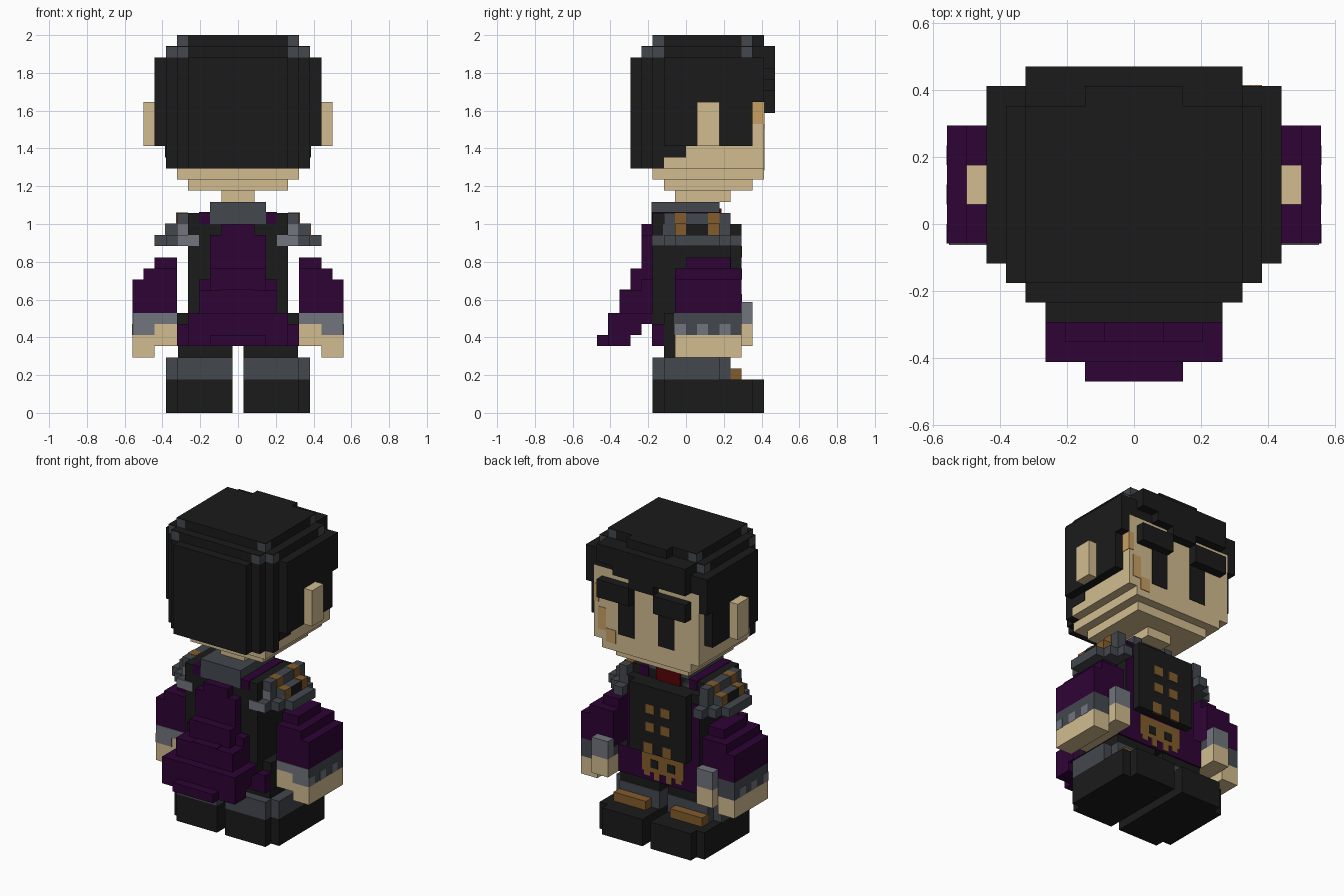
import bpy, bmesh

if "Cube" in bpy.data.objects:
    bpy.data.objects.remove(bpy.data.objects["Cube"])

U = 2 / 34  # one block


def lin(c):
    return tuple(((v / 255 + 0.055) / 1.055) ** 2.4 if v > 10 else v / 255 / 12.92 for v in c) + (1,)


COLOURS = {
    "black": (27, 27, 27), "purple": (46, 3, 53), "skin": (210, 188, 144),
    "dark_grey": (67, 72, 78), "light_grey": (113, 117, 125), "gold": (130, 92, 44),
    "scar_tan": (200, 160, 100), "red": (88, 4, 8),
}
MATS = {}
for n, c in COLOURS.items():
    MATS[n] = bpy.data.materials.new(n)
    MATS[n].diffuse_color = lin(c)


def part(name, colour, boxes, mirror=False):
    """Boxes are (x0, x1, y0, y1, z0, z1) in blocks; mirror repeats them across x."""
    bm = bmesh.new()
    todo = list(boxes)
    if mirror:
        todo += [(-b[1], -b[0]) + tuple(b[2:]) for b in boxes]
    for x0, x1, y0, y1, z0, z1 in todo:
        r = bmesh.ops.create_cube(bm, size=1)
        for v in r["verts"]:
            v.co = ((x0 + (v.co.x + .5) * (x1 - x0)) * U,
                    (y0 + (v.co.y + .5) * (y1 - y0)) * U,
                    (z0 + (v.co.z + .5) * (z1 - z0)) * U)
    me = bpy.data.meshes.new(name)
    bm.to_mesh(me)
    bm.free()
    me.materials.append(MATS[colour])
    ob = bpy.data.objects.new(name, me)
    bpy.context.collection.objects.link(ob)
    return ob


def mid(w, *rest):
    """Box centred on x with half width w."""
    return (-w, w) + rest


P = 0.06  # thickness of painted plates, in blocks

# Head
part("head", "skin", [mid(6.5, -2, 7, 22, 30), mid(5.5, -3, 7, 21, 22),
                      mid(4.5, -2, 6, 20, 21), mid(1.5, -1, 4, 19, 20)])
part("ear", "skin", [(7.4, 8.5, 1, 3, 24, 28)], True)
part("eye", "black", [(1.5, 3.5, 7, 7 + P, 23, 27)], True)
part("brow", "black", [(1.5, 5.5, 7, 8, 27, 29)], True)
part("scar", "scar_tan", [(5, 6, 7, 7 + P, 23, 25.5), (3.8, 5, 7, 7 + P, 21.8, 23.3),
                          (5.9, 6.5, 7, 7 + P, 26, 28), (6.5, 6.5 + P, 6, 7, 26, 28)])

# Hair
part("hair", "black", [
    mid(4.5, -5, -3, 22, 32), mid(5.5, -4, -3, 22, 32), mid(6.5, -3, -2, 22, 32),
    mid(7.5, -2, 6, 28, 32), mid(7.5, 6, 7, 30, 32),
    mid(6.5, -2, 5, 32, 33), mid(5.5, -3, 7, 32, 33), mid(4.5, -4, -3, 32, 33),
    mid(4.5, -3, 6, 33, 34), mid(5.5, -2, 5, 33, 34), mid(2.5, 6, 7, 33, 34)])
part("hair_side", "black", [(6.5, 7.5, -2, 6, 24, 28), (6.5, 7.5, 6, 7, 28, 30),
                            (6.4, 6.5 + P, -2, 0, 23, 24)], True)
part("fringe", "black", [mid(5.5, 7, 8, 31, 33), (-5.5, -1.5, 7, 8, 30, 31),
                         mid(1.5, 7, 8, 29, 31), (1.5, 3.5, 7, 8, 30, 31)])
streaks = [(4.5, 5.5, -4, -3, 32), (5.5, 6.5, -3, -2, 32), (4.5, 5.5, -3, -2, 33),
           (5.5, 6.5, 5, 6, 32), (4.5, 5.5, 5, 6, 33)]
part("hair_streak", "dark_grey", [s + (s[4] + .92,) for s in streaks], True)
part("hair_streak_cap", "black", [s[:4] + (s[4] + .92, s[4] + 1) for s in streaks], True)

# Torso
part("torso", "black", [mid(4.5, -3, 4, 6, 17), mid(4.5, -3, 3, 17, 18), mid(5.5, -2, 4, 6, 9)])
part("trouser", "black", [(.5, 5.4, -2, 3.9, 4.9, 6)], True)
part("chest_panel", "black", [mid(3.5, 4, 5, 9.5, 17)])
part("vest_side", "purple", [(3.5, 4.5, 4, 4 + P, 9, 16)], True)
part("hem", "purple", [mid(5.5, -3 - P, -2, 6, 8), mid(5.5, 3.9, 4 + P, 6, 9),
                       mid(4.5, 3.9, 4 + P, 9, 9.5)])
part("button", "gold", [(.4, 1.5, 5, 5 + P, z, z + 1) for z in (12, 14)], True)
part("belt_emblem", "gold", [(0, 2.6, 4, 4 + 2 * P, 7, 9.3), (.4, 1.1, 4, 4 + 2 * P, 6.2, 7),
                             (1.6, 2.3, 4, 4 + 2 * P, 6.5, 7)], True)
part("emblem_tail", "gold", [(.6, 1.7, 4.9, 5 + P, 9.5, 10.7)], True)
part("emblem_hole", "black", [(.6, 1.5, 4.1, 4 + 3 * P, 7.5, 8.4)], True)
part("collar", "dark_grey", [mid(2.5, -3.1, 2.5, 17, 19), (1.5, 2.5, 2, 3, 17, 19),
                             (-2.5, -1.5, 2, 3, 17, 19)])
part("shirt_front", "red", [mid(1.5, 2.4, 3.2, 16.9, 18.4)])
part("shoulder_cloth", "purple", [(2.5, 3.5, -3 - P, 3 + P, 17, 18 + P)], True)

# Shoulder armour: stepped tiers with gold stripes and light trim
part("pauldron", "dark_grey", [(4.4, 5.5, -3, 5, 15, 16), (5.5, 6.5, -2, 4, 15, 16),
                               (6.5, 7.5, -1, 3, 15, 16), (4.4, 5.5, -2, 4, 16, 17),
                               (5.5, 6.5, -1, 3, 16, 17), (4.5, 5.5, -2, 4, 17, 18)], True)
part("pauldron_stripe", "gold", [b for y in (-1, 2) for b in
     ((5.4, 6.5 + P, y, y + 1, 16, 17 + P), (4.5, 5.5 + P, y, y + 1, 17, 18 + P / 2))], True)
part("pauldron_inset", "black", [(6.4, 6.5 + P, 0, 2, 16, 17)], True)
part("pauldron_trim", "light_grey", [(4.5, 5.5, -2 - P, -2, 16, 17),
                                     (3.5, 5.5, -3 - P, -3, 15, 16)], True)

# Cape stepping outward towards the bottom
part("cape", "purple", [
    mid(1.5, -4, -3, 16, 17), mid(2.5, -4, -3, 11, 16), mid(3.5, -4, -3, 8, 12),
    mid(2.5, -5, -3, 11, 13), mid(3.5, -6, -3, 9, 11), mid(4.5, -5, -3, 8, 9),
    mid(4.5, -7, -4, 7, 9), mid(4.5, -7, -5, 6, 7), mid(2.5, -8, -5, 6, 7)])
part("cape_fold", "purple", [mid(1.5, -6, -5, 11, 11.1)])

# Arms
part("sleeve", "purple", [(5.5, 9.5, -1, 5, 9, 12), (5.5, 8.5, -1, 5, 12, 13),
                          (5.5, 7.5, 0, 4, 13, 14)], True)
part("cuff", "dark_grey", [(5.5, 9.5, -1, 5, 8, 9), (7.5, 9.5, -1, 5, 7, 8)], True)
part("cuff_back", "light_grey", [(5.5, 9.4, -1 - P, -1, 8, 9), (7.5, 9.4, -1 - P, -1, 7, 8),
                                 (5.5, 7.5, 5, 6, 8, 10)], True)
part("cuff_stud", "light_grey", [(9.4, 9.5 + P / 2, y, y + 1, 7, 8) for y in (-1, 1, 3)], True)
part("hand", "skin", [(7.5, 9.5, -1, 5, 5, 7), (5.5, 7.5, -1, 6, 6, 8)], True)

# Legs and boots, outer corners cut
part("boot", "black", [(.5, 5.5, -3, 7, 0, 3), (5.5, 6.5, -2, 6, 0, 3)], True)
part("boot_cuff", "dark_grey", [(.5, 5.5, -3, 4, 3, 5), (5.5, 6.5, -2, 3, 3, 5)], True)
part("boot_strap", "gold", [(1.5, 5.5, 4, 5, 3, 4)], True)

for m in bpy.data.materials:
    if m.users and not m.is_grease_pencil:
        m.use_nodes = True
        m.node_tree.nodes["Principled BSDF"].inputs["Base Color"].default_value = m.diffuse_color
